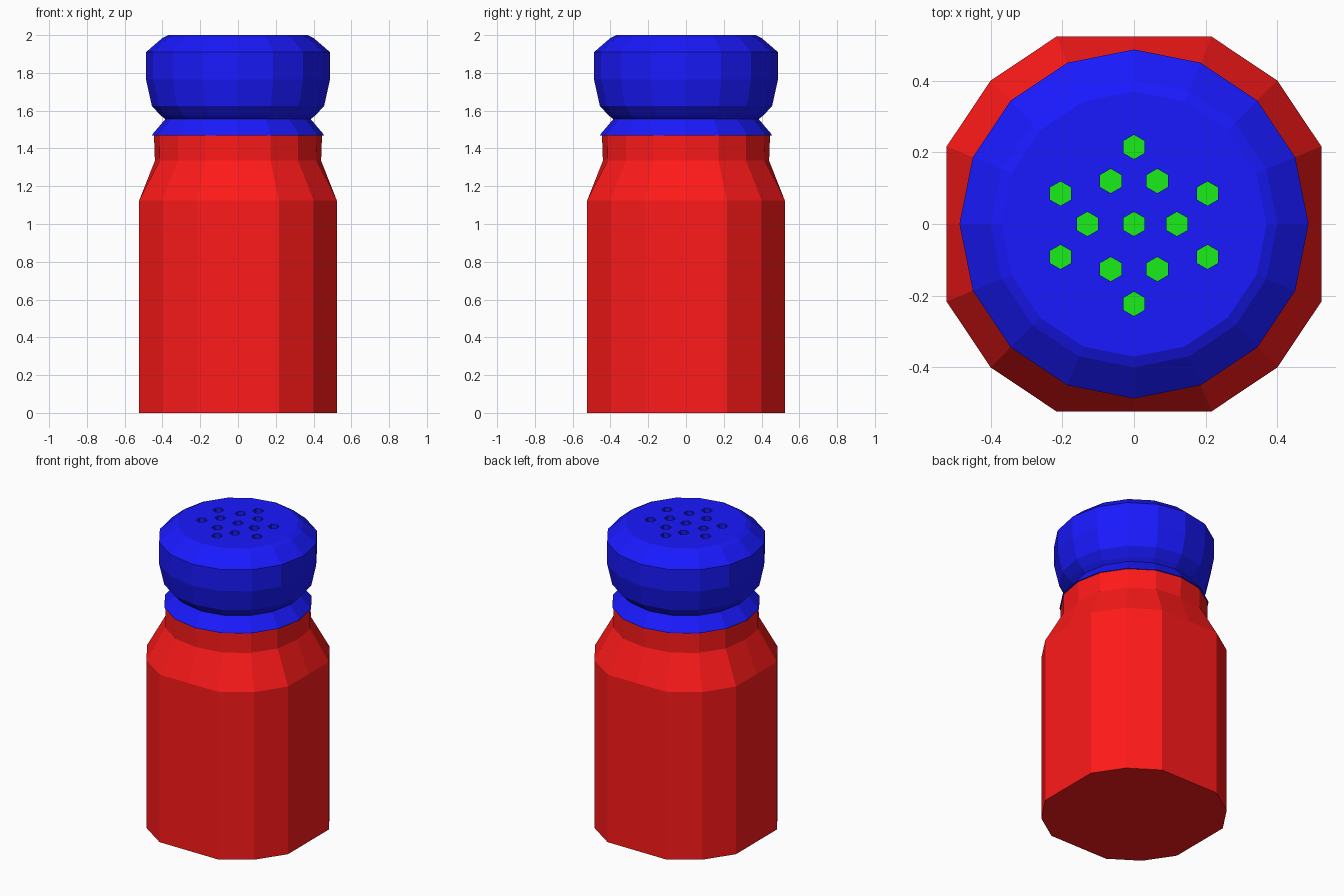
import bpy, bmesh
from math import sin, cos, pi

if "Cube" in bpy.data.objects:
    bpy.data.objects.remove(bpy.data.objects["Cube"])

SIDES = 16


def material(name, rgb):
    m = bpy.data.materials.new(name)
    m.diffuse_color = (*rgb, 1)
    m.use_nodes = True
    m.node_tree.nodes["Principled BSDF"].inputs["Base Color"].default_value = m.diffuse_color
    return m


def finish(bm, name, mat):
    bmesh.ops.recalc_face_normals(bm, faces=bm.faces)
    me = bpy.data.meshes.new(name)
    bm.to_mesh(me)
    bm.free()
    ob = bpy.data.objects.new(name, me)
    bpy.context.collection.objects.link(ob)
    me.materials.append(mat)
    return ob


def lathe(name, profile, mat):
    """Closed faceted solid from (radius, axis_radius, z) rings;
    axis_radius is used for the four points lying on the x and y axes."""
    bm = bmesh.new()
    rings = []
    for r, ra, z in profile:
        ring = []
        for i in range(SIDES):
            a, q = 2 * pi * i / SIDES, (ra if i % 4 == 0 else r)
            ring.append(bm.verts.new((q * cos(a), q * sin(a), z)))
        rings.append(ring)
    for lo, hi in zip(rings, rings[1:]):
        for i in range(SIDES):
            j = (i + 1) % SIDES
            bm.faces.new((lo[i], lo[j], hi[j], hi[i]))
    bm.faces.new(rings[0][::-1])
    bm.faces.new(rings[-1])
    return finish(bm, name, mat)


def hexagons(name, points, r, z0, z1, mat):
    """Hexagonal prisms, or flat hexagons when z0 == z1."""
    bm = bmesh.new()
    for x, y in points:
        lo, hi = [[bm.verts.new((x + r * sin(k * pi / 3), y + r * cos(k * pi / 3), z))
                   for k in range(6)] if z is not None else None
                  for z in (z0, z1 if z1 != z0 else None)]
        bm.faces.new(lo[::-1])
        if hi:
            bm.faces.new(hi)
            for k in range(6):
                j = (k + 1) % 6
                bm.faces.new((lo[k], lo[j], hi[j], hi[k]))
    ob = finish(bm, name, mat)
    return ob


red = material("red", (1, 0.01, 0.01))
blue = material("blue", (0.01, 0.01, 1))
green = material("green", (0.01, 0.85, 0.01))

# Jar: four wide flat sides below, round neck above
R, FLAT = 0.566, 0.523
lathe("jar_body", [(R, FLAT, 0), (R, FLAT, 1.125),
                   (0.45, 0.44, 1.335), (0.447, 0.445, 1.475)], red)

# Cap: flared collar, pinched waist and rounded head
cap = lathe("cap", [(r, r, z) for r, z in (
    (0.455, 1.468), (0.453, 1.475), (0.385, 1.555), (0.41, 1.575), (0.456, 1.625),
    (0.487, 1.765), (0.487, 1.91), (0.40, 1.985), (0.37, 2.0))], blue)

# Shaker holes
holes = [(0, 0), (-0.13, 0), (0.12, 0), (0, 0.215), (0, -0.223)]
for s in (-1, 1):
    holes += [(0.065 * s, 0.12), (0.065 * s, -0.126),
              (0.205 * s, 0.085), (0.205 * s, -0.092)]
cutter = hexagons("hole_cutter", holes, 0.034, 1.9, 2.1, blue)
cutter.hide_render = True
cutter.hide_viewport = True
cut = cap.modifiers.new("holes", 'BOOLEAN')
cut.operation = 'DIFFERENCE'
cut.solver = 'EXACT'
cut.object = cutter

# Green floors inside the holes
floors = hexagons("hole_floors", holes, 0.034, 1.904, 1.904, green)
for p in floors.data.polygons:
    if p.normal.z < 0:
        p.flip()
